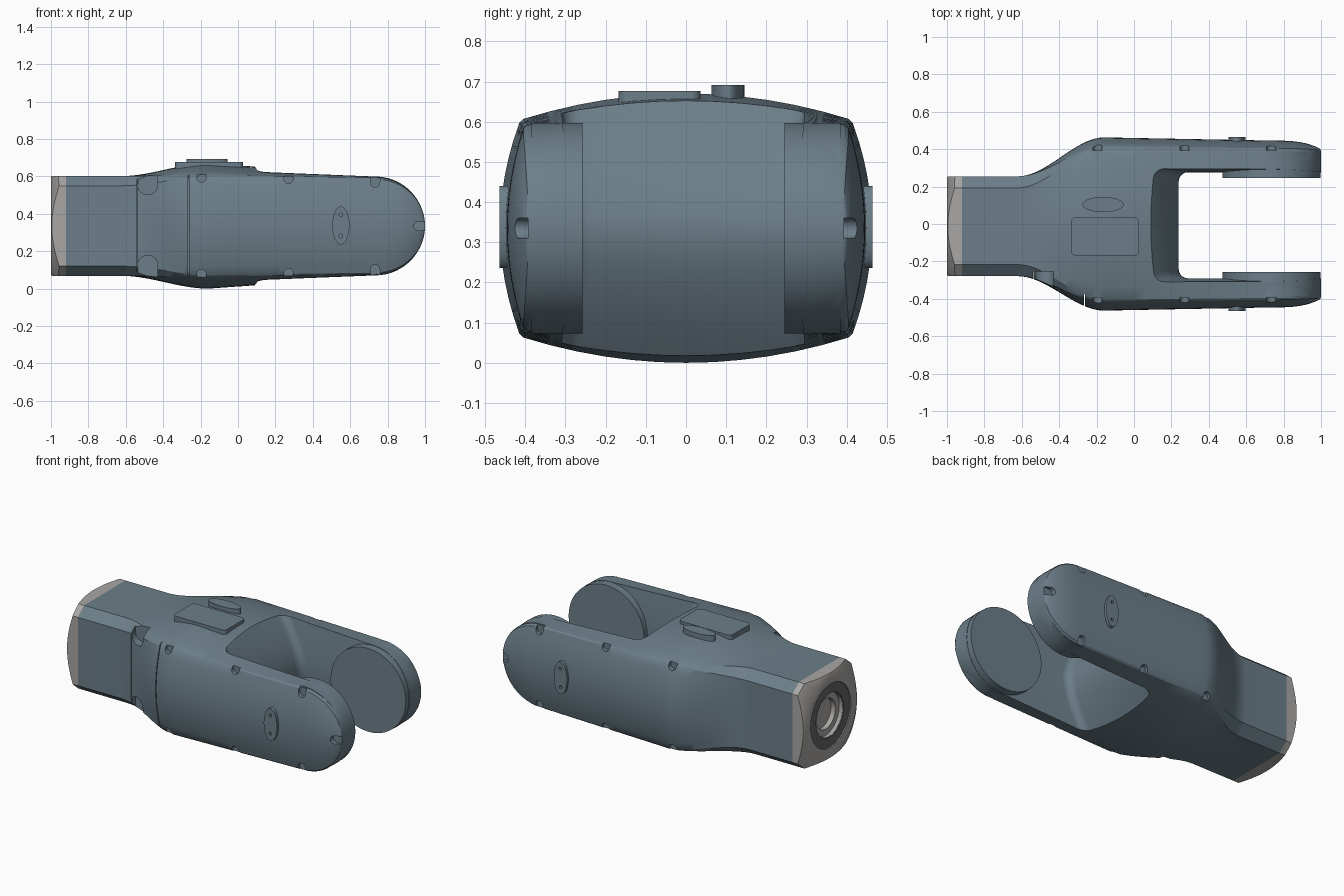
import bpy, bmesh, math
from mathutils import Vector

if "Cube" in bpy.data.objects:
    bpy.data.objects.remove(bpy.data.objects["Cube"])

ZC = 0.335      # mid height of the link
NY = -0.012     # sideways offset of the neck


def material(name, rgb):
    m = bpy.data.materials.new(name)
    m.diffuse_color = (*rgb, 1)
    m.use_nodes = True
    m.node_tree.nodes["Principled BSDF"].inputs["Base Color"].default_value = m.diffuse_color
    return m


SLATE = material("slate", (0.15, 0.21, 0.25))
METAL = material("light_metal", (0.40, 0.39, 0.38))
DARK = material("dark_metal", (0.13, 0.13, 0.13))


def loft_into(bm, loops):
    rows = [[bm.verts.new(p) for p in loop] for loop in loops]
    n = len(rows[0])
    for a, b in zip(rows, rows[1:]):
        for i in range(n):
            j = (i + 1) % n
            bm.faces.new((a[i], a[j], b[j], b[i]))
    bm.faces.new(rows[0])
    bm.faces.new(rows[-1])


def build(name, solids, mat=SLATE):
    """One object from a list of lofted solids (each a list of loops)."""
    bm = bmesh.new()
    for loops in solids:
        loft_into(bm, loops)
    bmesh.ops.recalc_face_normals(bm, faces=bm.faces)
    me = bpy.data.meshes.new(name)
    bm.to_mesh(me)
    bm.free()
    ob = bpy.data.objects.new(name, me)
    bpy.context.collection.objects.link(ob)
    me.materials.append(mat)
    return ob


def select(ob):
    bpy.ops.object.select_all(action='DESELECT')
    ob.select_set(True)
    bpy.context.view_layer.objects.active = ob


def boolean(ob, cutter, op='DIFFERENCE'):
    m = ob.modifiers.new("cut", 'BOOLEAN')
    m.object, m.operation, m.solver = cutter, op, 'EXACT'
    select(ob)
    bpy.ops.object.modifier_apply(modifier=m.name)
    bpy.data.objects.remove(cutter)


def smooth(ob, deg=30):
    select(ob)
    bpy.ops.object.shade_smooth_by_angle(angle=math.radians(deg))


def prism_y(poly, y0, y1):
    return [[(x, y, z) for x, z in poly] for y in (y0, y1)]


def prism_z(poly, z0, z1):
    return [[(x, y, z) for x, y in poly] for z in (z0, z1)]


def ellipse(cx, cy, rx, ry, n=48):
    return [(cx + rx * math.cos(2 * math.pi * i / n), cy + ry * math.sin(2 * math.pi * i / n)) for i in range(n)]


def round_rect(x0, x1, y0, y1, r, n=5):
    pts = []
    for k, (cx, cy) in enumerate([(x1 - r, y1 - r), (x0 + r, y1 - r), (x0 + r, y0 + r), (x1 - r, y0 + r)]):
        for i in range(n + 1):
            a = math.pi / 2 * (k + i / n)
            pts.append((cx + r * math.cos(a), cy + r * math.sin(a)))
    return pts


def discs_x(profile, n=64):
    """Revolved solid along x about the neck axis."""
    return [[(x, y, z) for y, z in ellipse(NY, ZC, r, r, n)] for x, r in profile]


# Cross-section: four shallow arcs joined by chamfers
def section(x, yo, yt, zt, tb, ys, zs, sb, n=12):
    ts = [-1 + 2 * i / n for i in range(n + 1)]
    top = [(yt * t, tb + (zt - tb) * t * t) for t in ts]
    side = [(sb + (ys - sb) * t * t, -zs * t) for t in ts]
    half = top + side
    return [(x, yo + s * y, ZC + s * z) for s in (1, -1) for y, z in half]


NECK = (NY, .205, .267, .267, .267, .215, .267)
BODY = (0, .405, .272, .335, .415, .262, .463)
TIP = (0, .395, .258, .272, .405, .250, .446)


def mix(a, b, t):
    return [p + (q - p) * t for p, q in zip(a, b)]


# Main body: neck, shoulder, tapering fork and rounded tip
loops = [section(-0.92, *NECK)]
for i in range(21):
    t = i / 20
    loops.append(section(-0.62 + 0.46 * t, *mix(NECK, BODY, t * t * (3 - 2 * t))))
for i in range(1, 13):
    loops.append(section(-0.16 + 0.895 * i / 12, *mix(BODY, TIP, i / 12)))
for i in range(1, 19):
    a = math.radians(89.3) * i / 18
    u, s = math.sin(a), math.cos(a)
    yo, yt, zt, tb, ys, zs, sb = mix(TIP, (0, .388, .258, .262, .392, .250, .402), u ** 3)
    loops.append(section(0.735 + 0.265 * u, yo, yt, zt * s, tb * s, ys, zs * s, sb))
body = build("fork_body", [loops])

# Fork slot with a wedge-shaped floor and drafted walls
slot = []
for i in range(25):
    d = -0.42 + 0.84 * i / 24
    f = min((d * d + 0.003) ** 0.5 / 0.335, 1.3) ** 1.5
    w = 0.282 + 0.025 * f
    slot.append([(x, y, ZC + d) for x, y in round_rect(0.25 - 0.17 * f, 1.4, -0.007 - w, -0.007 + w, 0.05)])
boolean(body, build("slot_cutter", [slot]))


# Screw notches around the rim of both side shells
def notch(cx, cz, ang, r=0.025):
    pts = [(r * math.cos(math.pi / 2 + math.pi * i / 10), r * math.sin(math.pi / 2 + math.pi * i / 10)) for i in range(11)]
    pts += [(0.12, -r), (0.12, r)]
    c, s = math.cos(ang), math.sin(ang)
    return [(cx + c * u - s * v, cz + s * u + c * v) for u, v in pts]


cuts = []
spots = [(0.965, ZC, 0)]
for x, h in ((-0.195, .258), (0.27, .252), (0.733, .232)):
    spots += [(x, ZC + h, math.pi / 2), (x, ZC - h, -math.pi / 2)]
for spot in spots:
    for sy in (1, -1):
        cuts.append(prism_y(notch(*spot), sy * 0.393, sy * 0.55))
# Seam behind the front shell
cuts.append(prism_y([(-.268, -.1), (-.262, -.1), (-.262, .8), (-.268, .8)], -0.6, -0.375))
boolean(body, build("notch_cutter", cuts))

# Front shoulder pockets and the neck seam
pockets = [prism_y(round_rect(-.535, -.43, z0, z1, 0.045), -0.6, -0.255) for z0, z1 in ((.505, .75), (-.08, .175))]
boolean(body, build("pocket_cutter", pockets))
boolean(body, build("seam_cutter", [prism_y([(-.541, -.1), (-.536, -.1), (-.536, .8), (-.541, .8)], -0.6, -0.25)]))
smooth(body)

# Joint discs on the inner faces of the fork
for label, y0, y1 in (("front", -0.257, -0.385), ("back", 0.245, 0.385)):
    smooth(build(label + "_joint_disc", [prism_y(ellipse(0.735, ZC, 0.262, 0.262, 96), y0, y1)]))

# Oval buttons with two holes on the outer sides
for label, s in (("front", -1), ("back", 1)):
    button = build(label + "_oval_button", [prism_y(ellipse(0.55, ZC + .003, 0.046, 0.102), s * 0.42, s * 0.464)])
    boolean(button, build("hole_cutter", [prism_y(ellipse(0.55, ZC + .003 + d, 0.01, 0.01, 16), s * 0.45, s * 0.5) for d in (-.057, .057)]))
    smooth(button)

# Raised pad and oval button on top
smooth(build("top_pad", [prism_z(round_rect(-0.337, 0.027, -0.168, 0.036, 0.025), 0.61, 0.677)]))
smooth(build("top_oval_button", [prism_z(ellipse(-0.165, 0.104, 0.11, 0.041), 0.62, 0.692)]))

# Metal end cap: octagon prism with a conical chamfer and stepped bore
cap = build("end_cap", [[section(x, *NECK, n=2) for x in (-1.05, -0.92)]], METAL)
boolean(cap, build("cone_cutter", [discs_x([(-1.0, 0.258), (-0.955, 0.345), (-0.90, 0.345)], 96)]), 'INTERSECT')
boolean(cap, build("bore_cutter", [discs_x([(-1.1, .2), (-.988, .2), (-.988, .135), (-.935, .135)])], METAL))
smooth(cap)


# Flange ring and inner ring inside the bore
def ring(name, x0, x1, ri, ro, mat):
    r = build(name, [discs_x([(x0, ro), (x1, ro)])], mat)
    boolean(r, build("ring_cutter", [discs_x([(x0 - .1, ri), (x1 + .1, ri)])], mat))
    smooth(r)


ring("flange_ring", -0.994, -0.986, 0.137, 0.199, DARK)
ring("inner_ring", -0.965, -0.93, 0.095, 0.134, METAL)
